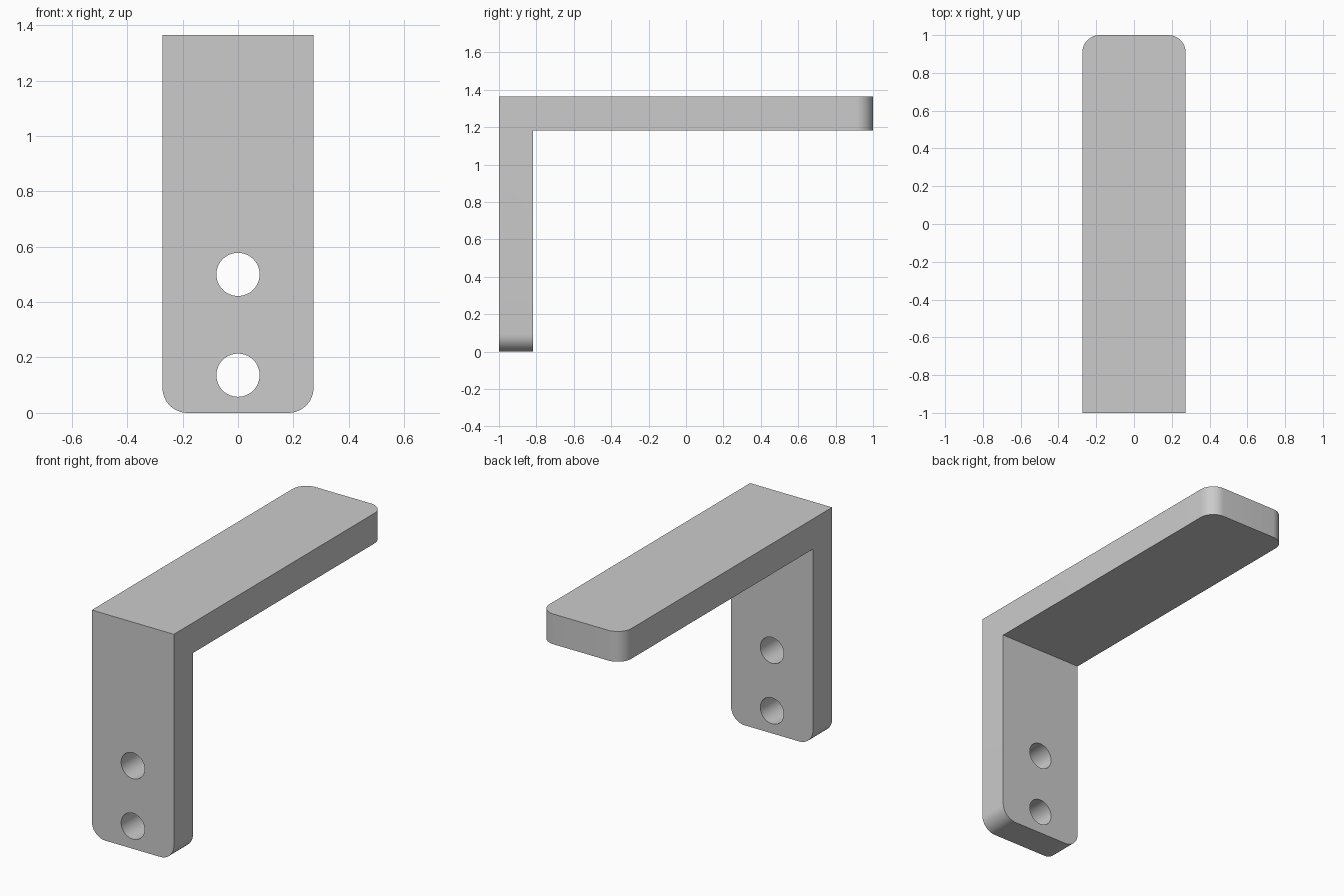
import bpy, bmesh, math
from mathutils import Matrix

default = bpy.data.objects.get("Cube")
if default:
    bpy.data.objects.remove(default, do_unlink=True)

HALF_W, THICK, HEIGHT = 0.273, 0.182, 1.364
CORNER_R, HOLE_R = 0.091, 0.078
HOLE_HEIGHTS = (0.136, 0.5)

grey = bpy.data.materials.new("light grey")
grey.use_nodes = True
colour = (0.6, 0.6, 0.6, 1)
grey.diffuse_color = colour
grey.node_tree.nodes["Principled BSDF"].inputs["Base Color"].default_value = colour


def make_object(name, bm):
    bmesh.ops.recalc_face_normals(bm, faces=bm.faces)
    mesh = bpy.data.meshes.new(name)
    bm.to_mesh(mesh)
    bm.free()
    mesh.materials.append(grey)
    obj = bpy.data.objects.new(name, mesh)
    bpy.context.collection.objects.link(obj)
    return obj


# L-shaped side profile (y, z), extruded across the width
inner_y, inner_z = -1 + THICK, HEIGHT - THICK
profile = [(-1, 0), (inner_y, 0), (inner_y, inner_z), (1, inner_z), (1, HEIGHT), (-1, HEIGHT)]
bm = bmesh.new()
side = bm.faces.new([bm.verts.new((-HALF_W, y, z)) for y, z in profile])
extruded = bmesh.ops.extrude_face_region(bm, geom=[side])["geom"]
bmesh.ops.translate(bm, vec=(2 * HALF_W, 0, 0),
                    verts=[v for v in extruded if isinstance(v, bmesh.types.BMVert)])

# Rounded corners at the two free ends
ends = [e for e in bm.edges
        if all(v.co.z < 0.01 for v in e.verts) and abs(e.verts[0].co.x - e.verts[1].co.x) < 0.01
        or all(v.co.y > 0.99 for v in e.verts) and abs(e.verts[0].co.x - e.verts[1].co.x) < 0.01]
bmesh.ops.bevel(bm, geom=ends, offset=CORNER_R, segments=12, profile=0.5, affect='EDGES')
bracket = make_object("bracket", bm)

# Screw holes through the upright plate
bm = bmesh.new()
for z in HOLE_HEIGHTS:
    place = Matrix.Translation((0, -1 + THICK / 2, z)) @ Matrix.Rotation(math.pi / 2, 4, 'X')
    bmesh.ops.create_cone(bm, cap_ends=True, segments=48, radius1=HOLE_R, radius2=HOLE_R,
                          depth=THICK * 2, matrix=place)
cutter = make_object("hole_cutter", bm)
cutter.hide_render = True

cut = bracket.modifiers.new("screw holes", 'BOOLEAN')
cut.operation = 'DIFFERENCE'
cut.solver = 'EXACT'
cut.object = cutter

bpy.ops.object.select_all(action='DESELECT')
bracket.select_set(True)
bpy.context.view_layer.objects.active = bracket
bpy.ops.object.modifier_apply(modifier=cut.name)
bpy.data.objects.remove(cutter, do_unlink=True)
bpy.ops.object.shade_smooth_by_angle(angle=math.radians(30))
